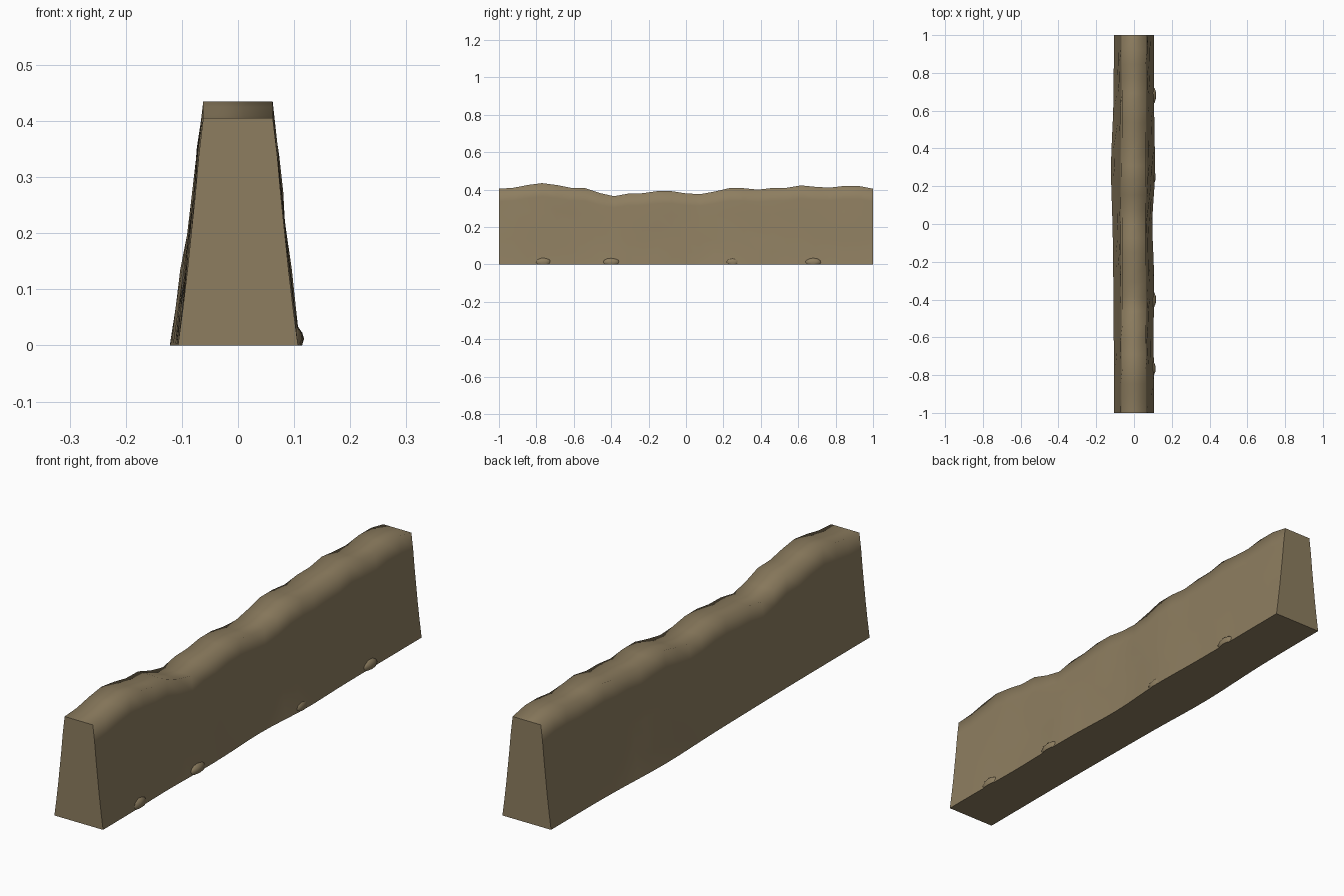
import bpy, bmesh, math, random

if "Cube" in bpy.data.objects:
    bpy.data.objects.remove(bpy.data.objects["Cube"])

random.seed(4)
mat = bpy.data.materials.new("dry earth brown")
mat.diffuse_color = (0.27, 0.208, 0.117, 1)
mat.use_nodes = True
mat.node_tree.nodes["Principled BSDF"].inputs["Base Color"].default_value = mat.diffuse_color


def finish(name, bm):
    bmesh.ops.recalc_face_normals(bm, faces=bm.faces[:])
    me = bpy.data.meshes.new(name)
    bm.to_mesh(me)
    bm.free()
    me.materials.append(mat)
    ob = bpy.data.objects.new(name, me)
    bpy.context.collection.objects.link(ob)
    return ob


def bump(y, c, w):
    return math.exp(-((y - c) / w) ** 2)


# Weathered crest heights at even stations along the wall
crest = [.405, .41, .425, .435, .425, .41, .408, .382, .365, .379, .381, .392, .392, .38,
         .376, .39, .408, .408, .40, .409, .41, .423, .415, .411, .42, .42, .405]
# Half widths of the tapering section, base to crest
half = [.107, .098, .090, .083, .076, .070, .062]
n, m = len(crest), len(half)


def left_shift(y):
    return -0.014 * bump(y, 0.3, 0.25) - 0.004 * bump(y, -0.1, 0.3)


def right_shift(y):
    return 0.006 * bump(y, 0.28, 0.15) - 0.010 * bump(y, 0.0, 0.18) - 0.004 * bump(y, -0.6, 0.15)


# Wall body: lofted rings
bm = bmesh.new()
rings = []
for i, h in enumerate(crest):
    y = -1 + 2 * i / (n - 1)
    inner = 0 < i < n - 1
    ring = []
    for side in (-1, 1):
        pts = []
        for k, w in enumerate(half):
            t = k / (m - 1)
            shift = left_shift(y) if side < 0 else right_shift(y)
            x = side * w + shift * (1 - 0.8 * t)
            if inner and 0 < k < m - 1:
                x += random.uniform(-.0025, .0025)
            pts.append(bm.verts.new((x, y, h * t)))
        ring += pts if side < 0 else pts[::-1]
    rings.append(ring)
r = len(rings[0])
for a, b in zip(rings, rings[1:]):
    for k in range(r):
        f = bm.faces.new((a[k], a[(k + 1) % r], b[(k + 1) % r], b[k]))
        f.smooth = k != r - 1          # flat underside
for ring in (rings[0], rings[-1]):     # flat ends
    bm.faces.new(ring)
bm.edges.ensure_lookup_table()
for e in bm.edges:
    if all(v.co.z < 1e-5 for v in e.verts):
        e.smooth = False
finish("wall_body", bm)

# Small stones half buried at the foot of one side
for i, (y, x, ry, h) in enumerate([(-.765, .092, .047, .038), (-.40, .094, .050, .036),
                                   (.25, .094, .040, .036), (.68, .096, .046, .036)]):
    bm = bmesh.new()
    bmesh.ops.create_icosphere(bm, subdivisions=2, radius=1)
    for v in bm.verts:
        s = 1 + random.uniform(-.06, .06)
        v.co = (x + .022 * v.co.x * s, y + ry * v.co.y * s, .012 + (h - .012) * v.co.z)
    cut = bmesh.ops.bisect_plane(bm, geom=bm.verts[:] + bm.edges[:] + bm.faces[:],
                                 plane_co=(0, 0, 0), plane_no=(0, 0, 1), clear_inner=True)
    bmesh.ops.holes_fill(bm, edges=[e for e in bm.edges if e.is_boundary])
    for f in bm.faces:
        f.smooth = any(v.co.z > 1e-5 for v in f.verts)
    finish(f"foot_stone_{i + 1}", bm)
